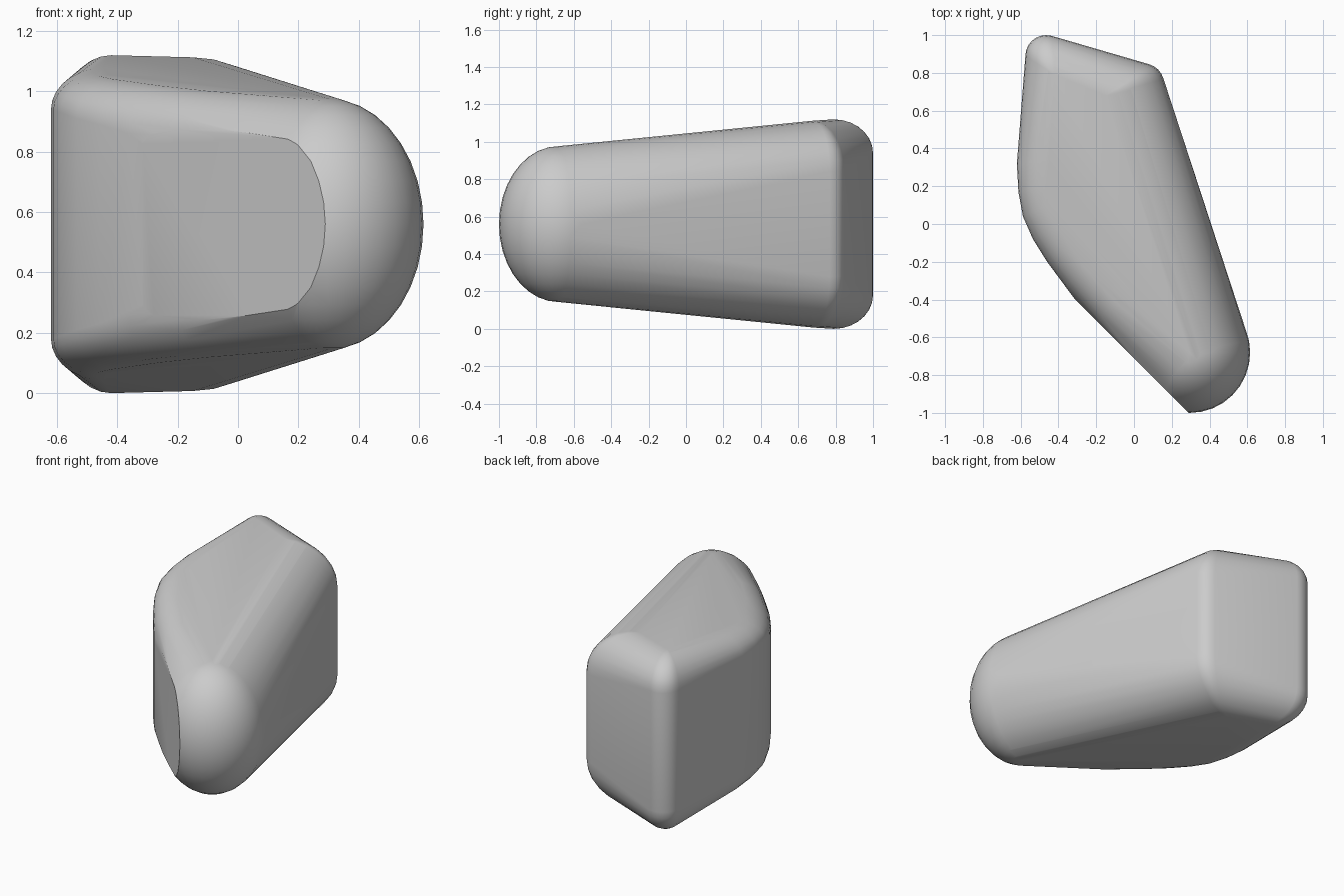
import bpy, bmesh
from math import sin, cos, pi, radians
from mathutils import Vector

if "Cube" in bpy.data.objects:
    bpy.data.objects.remove(bpy.data.objects["Cube"])

MID = 0.56  # height of the horizontal symmetry plane


def top_height(y):
    """Half height of the gently sloping top face."""
    return 0.41 + 0.097 * (y + 0.75)


def add_corner(bm, outer, r, flat, top, h, sides=24, steps=7):
    """Vertical rounded corner: rings shrink and drift from outer to top."""
    for k in range(steps + 1):
        a = k / steps * pi / 2
        c = Vector(top).lerp(Vector(outer), cos(a))
        z = flat + (h - flat) * sin(a)
        for s in (1, -1):
            for i in range(sides):
                t = 2 * pi * i / sides
                rad = r * cos(a)
                bm.verts.new((c.x + rad * cos(t), c.y + rad * sin(t), MID + s * z))


def hull(bm):
    res = bmesh.ops.convex_hull(bm, input=bm.verts[:])
    junk = {e for key in ("geom_interior", "geom_unused") for e in res[key]
            if isinstance(e, bmesh.types.BMVert)}
    bmesh.ops.delete(bm, geom=list(junk), context='VERTS')


bm = bmesh.new()

# two back corners
add_corner(bm, (-0.465, 0.89), 0.11, 0.38, (-0.42, 0.79), 0.56)
add_corner(bm, (0.05, 0.74), 0.11, 0.28, (-0.15, 0.68), 0.553)

# rounded front end
add_corner(bm, (0.295, -0.68), 0.32, 0.0, (0.295, -0.68), top_height(-0.68), 32, 9)

# curved left flank: x, y, flat half height, inset of the top edge
flank = [(-0.62, 0.32, 0.38, 0.17, 0.02), (-0.612, 0.17, 0.38, 0.17, 0.05),
         (-0.588, 0.04, 0.37, 0.16, 0.08), (-0.535, -0.08, 0.35, 0.15, 0.10),
         (-0.46, -0.20, 0.33, 0.14, 0.12), (-0.36, -0.335, 0.30, 0.13, 0.13),
         (-0.2, -0.515, 0.28, 0.13, 0.13)]
for x, y, flat, dx, dy in flank:
    add_corner(bm, (x, y), 0.0, flat, (x + dx, y + dy), top_height(y + dy), 1)
hull(bm)

# flat slanted face on the front left
bmesh.ops.bisect_plane(bm, geom=bm.verts[:] + bm.edges[:] + bm.faces[:],
                       plane_co=(0.29, -1.0, 0), plane_no=(-1, -1, 0),
                       clear_outer=True)
bmesh.ops.remove_doubles(bm, verts=bm.verts[:], dist=0.002)
bmesh.ops.delete(bm, geom=bm.edges[:] + bm.faces[:], context='EDGES_FACES')
if not bm.verts:
    raise RuntimeError("empty hull")
hull(bm)
bmesh.ops.dissolve_limit(bm, angle_limit=radians(1), verts=bm.verts[:], edges=bm.edges[:])
bmesh.ops.recalc_face_normals(bm, faces=bm.faces[:])

mesh = bpy.data.meshes.new("boulder")
bm.to_mesh(mesh)
bm.free()
boulder = bpy.data.objects.new("boulder", mesh)
bpy.context.collection.objects.link(boulder)
bpy.context.view_layer.objects.active = boulder
boulder.select_set(True)
bpy.ops.object.shade_smooth_by_angle(angle=radians(30))
